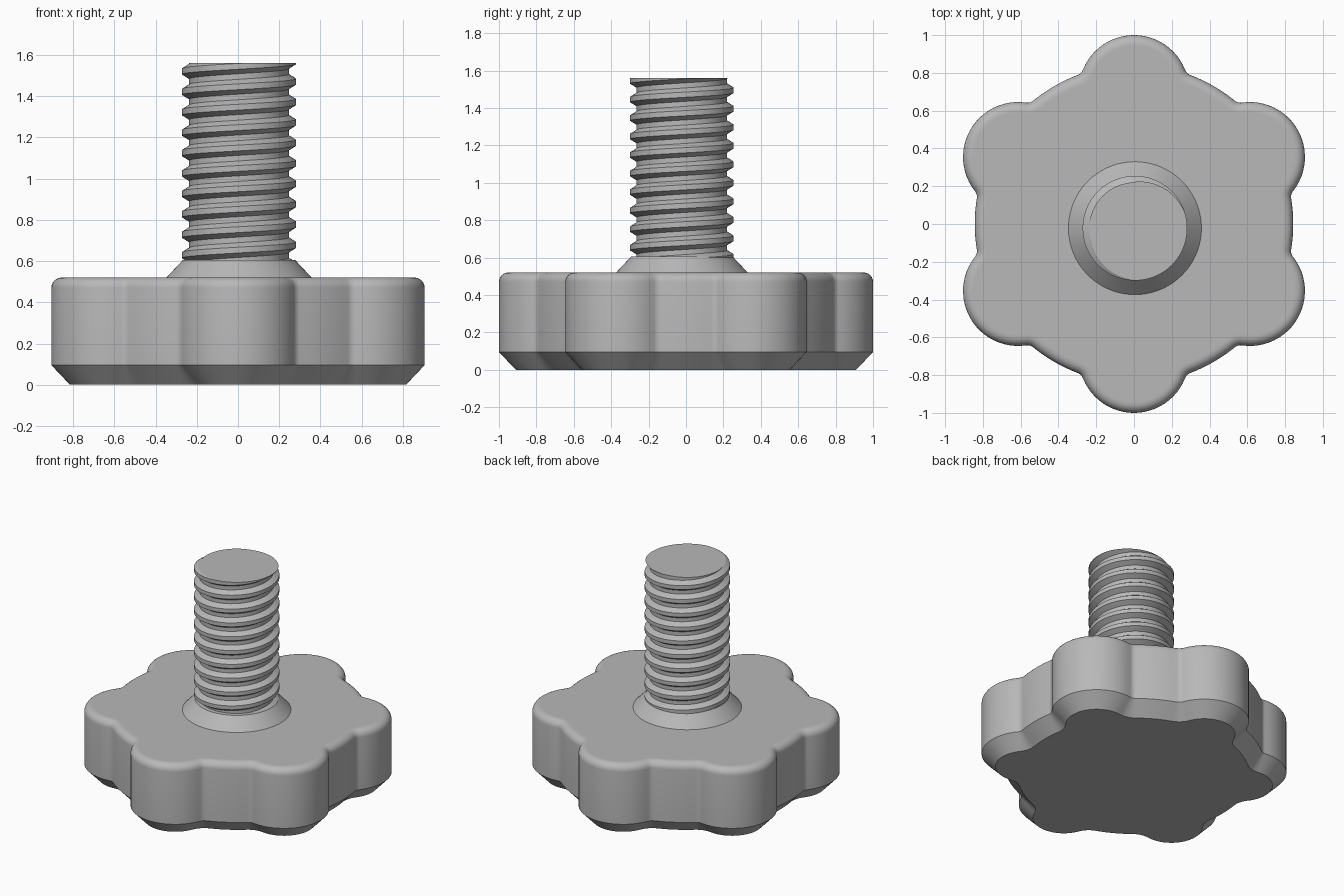
import bpy
import bmesh
from math import acos, atan2, cos, sin, pi, radians
from mathutils import Vector

cube = bpy.data.objects.get("Cube")
if cube:
    bpy.data.objects.remove(cube, do_unlink=True)

grey = bpy.data.materials.new("plain grey")
grey.use_nodes = True
grey.diffuse_color = (0.48, 0.48, 0.48, 1)
grey.node_tree.nodes["Principled BSDF"].inputs["Base Color"].default_value = grey.diffuse_color


def finish(bm, name, location=(0, 0, 0)):
    """Turn a bmesh into a smooth-shaded object with sharp edges kept."""
    bmesh.ops.recalc_face_normals(bm, faces=bm.faces)
    mesh = bpy.data.meshes.new(name)
    bm.to_mesh(mesh)
    bm.free()
    mesh.materials.append(grey)
    obj = bpy.data.objects.new(name, mesh)
    obj.location = location
    bpy.context.collection.objects.link(obj)
    bpy.ops.object.select_all(action="DESELECT")
    obj.select_set(True)
    bpy.context.view_layer.objects.active = obj
    bpy.ops.object.shade_smooth_by_angle(angle=radians(30))
    return obj


def polar(radius, angle):
    return Vector((radius * cos(angle), radius * sin(angle)))


# Knob outline: six round lobes on a disc, blended by small fillets
LOBES, DISC, LOBE, FILLET = 6, 0.843, 0.291, 0.05
REACH = 1 - LOBE
far = DISC + FILLET
g = acos((REACH**2 + far**2 - (LOBE + FILLET)**2) / (2 * REACH * far))
to_fillet = polar(far, g) - Vector((REACH, 0))
b = atan2(to_fillet.y, to_fillet.x)


def arc(centre, radius, start, end, steps):
    return [centre + polar(radius, start + (end - start) * i / steps) for i in range(steps)]


def outline(inset):
    points = []
    step = 2 * pi / LOBES
    for i in range(LOBES):
        a = pi / 2 + i * step
        n = a + step
        points += arc(polar(REACH, a), LOBE - inset, a - b, a + b, 24)
        points += arc(polar(far, a + g), FILLET + inset, a + b + pi, a + g + pi, 6)
        points += arc(Vector((0, 0)), DISC - inset, a + g, n - g, 8)
        points += arc(polar(far, n - g), FILLET + inset, n - g + pi, n - b + pi, 6)
    return points


# Knob: chamfered below, rounded above
TOP, ROUND = 0.52, 0.05
levels = [(0.09, 0), (0, 0.095)]
for i in range(7):
    t = i / 6 * pi / 2
    levels.append((ROUND * (1 - cos(t)), TOP - ROUND + ROUND * sin(t)))
levels.append((ROUND + 0.01, TOP))

bm = bmesh.new()
rings = [[bm.verts.new((p.x, p.y, z)) for p in outline(inset)] for inset, z in levels]
for low, high in zip(rings, rings[1:]):
    for i in range(len(low)):
        bm.faces.new((low[i - 1], low[i], high[i], high[i - 1]))
bm.faces.new(rings[0])
bm.faces.new(rings[-1])
finish(bm, "knob")

# Collar: cone between knob and stud
AXIS = (0.005, -0.022, 0)
COLLAR_TOP = 0.605
bm = bmesh.new()
bmesh.ops.create_cone(bm, cap_ends=True, segments=72, radius1=0.352, radius2=0.272,
                      depth=COLLAR_TOP - TOP)
bmesh.ops.translate(bm, verts=bm.verts, vec=(0, 0, (COLLAR_TOP + TOP) / 2))
finish(bm, "collar", AXIS)

# Threaded stud: right-handed helix swept from one tooth, cut flat at the ends
PITCH, ROOT, CREST, STUD_TOP = 0.099, 0.242, 0.277, 1.56
SEGMENTS, TURNS = 72, 13
tooth = [(-0.036, ROOT), (-0.014, CREST), (0.014, CREST), (0.036, ROOT)]
start = 1.47 - PITCH * (TURNS - 2)

bm = bmesh.new()
columns = []
for j in range(SEGMENTS):
    a = 2 * pi * j / SEGMENTS
    column = []
    for turn in range(TURNS + 1):
        for dz, radius in tooth:
            p = polar(radius, a)
            z = start + PITCH * (turn + j / SEGMENTS) + dz
            column.append(bm.verts.new((p.x, p.y, z)))
    columns.append(column)
# the last column meets the first one a full tooth higher
columns.append(columns[0][len(tooth):])
for left, right in zip(columns, columns[1:]):
    for m in range(len(right) - 1):
        bm.faces.new((left[m], right[m], right[m + 1], left[m + 1]))

for z, up in ((COLLAR_TOP - 0.01, -1), (STUD_TOP, 1)):
    cut = bmesh.ops.bisect_plane(bm, geom=bm.verts[:] + bm.edges[:] + bm.faces[:], dist=1e-6,
                                 plane_co=(0, 0, z), plane_no=(0, 0, up), clear_outer=True)
    edges = [e for e in cut["geom_cut"] if isinstance(e, bmesh.types.BMEdge)]
    bmesh.ops.holes_fill(bm, edges=edges, sides=0)
finish(bm, "threaded_stud", AXIS)
